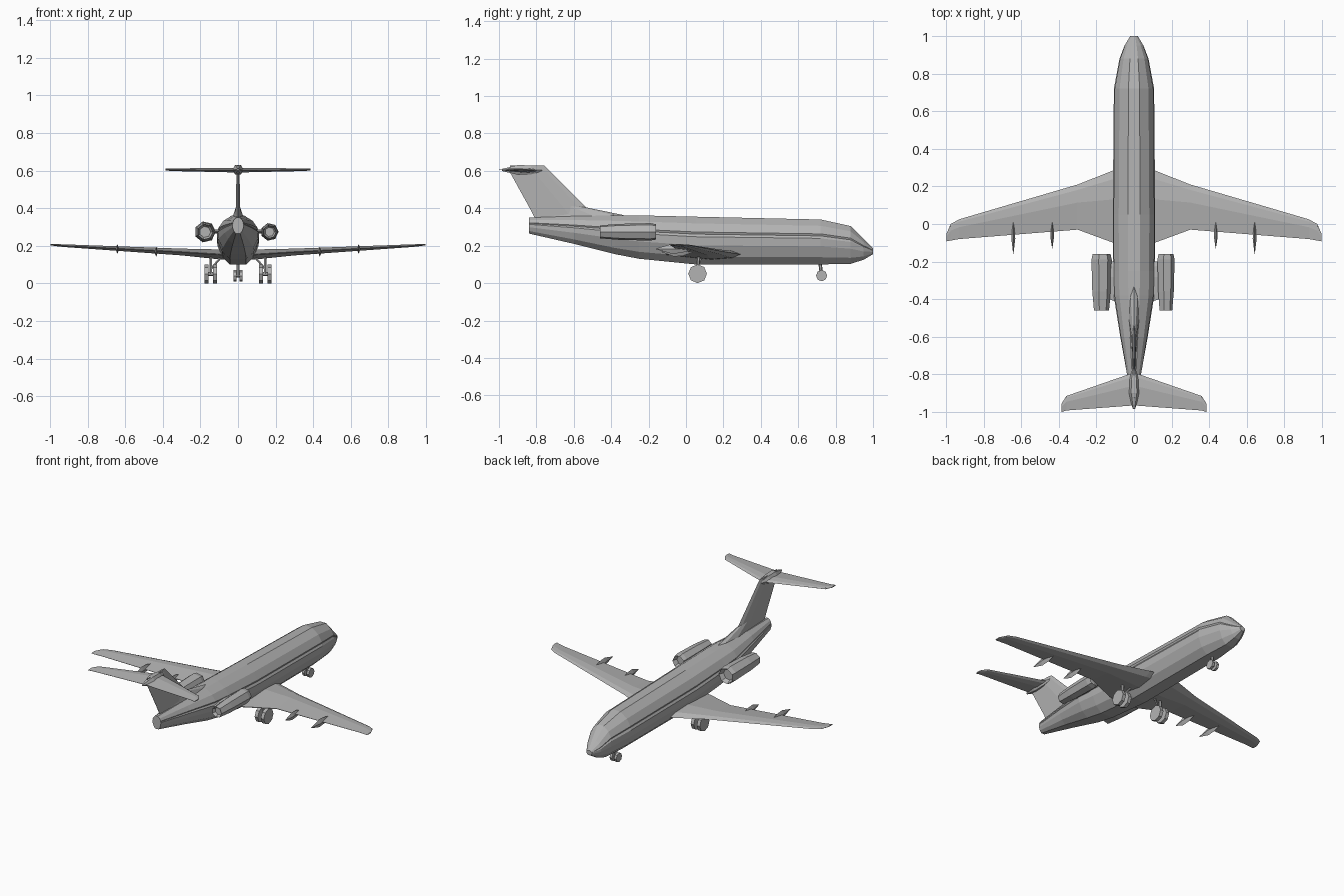
import bpy, bmesh, math
from mathutils import Vector, Matrix

cube = bpy.data.objects.get("Cube")
if cube:
    bpy.data.objects.remove(cube, do_unlink=True)

grey = bpy.data.materials.new("plain grey")
grey.use_nodes = True
GREY = (0.45, 0.45, 0.45, 1)
grey.diffuse_color = GREY
grey.node_tree.nodes["Principled BSDF"].inputs["Base Color"].default_value = GREY


def finish(name, bm):
    bmesh.ops.recalc_face_normals(bm, faces=bm.faces)
    mesh = bpy.data.meshes.new(name)
    bm.to_mesh(mesh)
    bm.free()
    mesh.materials.append(grey)
    obj = bpy.data.objects.new(name, mesh)
    bpy.context.scene.collection.objects.link(obj)
    return obj


def loft(name, rings):
    """Skin a list of equal-length point rings and cap both ends."""
    bm = bmesh.new()
    loops = [[bm.verts.new(p) for p in ring] for ring in rings]
    n = len(loops[0])
    for a, b in zip(loops, loops[1:]):
        for i in range(n):
            j = (i + 1) % n
            bm.faces.new((a[i], a[j], b[j], b[i]))
    bm.faces.new(loops[0])
    bm.faces.new(loops[-1])
    return finish(name, bm)


def blade(name, stations, side=1, upright=False):
    """Wing-like surface; stations are span, leading y, trailing y, height, thickness."""
    rings = []
    for span, lead, trail, height, thick in stations:
        ring = []
        for chord, t in ((0, 0), (0.12, 0.35), (0.4, 0.5), (1, 0.04),
                         (1, -0.04), (0.4, -0.5), (0.12, -0.35)):
            y = lead + (trail - lead) * chord
            off = height + t * thick
            ring.append((off, y, span) if upright else (side * span, y, off))
        rings.append(ring)
    return loft(name, rings)


def tube(name, centre, stations, sides=7, squash=(1, 1)):
    """Round body along y; stations are y and radius."""
    angles = [2 * math.pi * i / sides for i in range(sides)]
    return loft(name, [[(centre[0] + r * squash[0] * math.cos(a), y,
                         centre[1] + r * squash[1] * math.sin(a)) for a in angles]
                       for y, r in stations])


def rod(name, start, end, radius, sides=8):
    start, end = Vector(start), Vector(end)
    axis = end - start
    bm = bmesh.new()
    bmesh.ops.create_cone(bm, cap_ends=True, segments=sides, radius1=radius,
                          radius2=radius, depth=axis.length,
                          matrix=Matrix.Translation((start + end) / 2)
                          @ axis.to_track_quat('Z', 'Y').to_matrix().to_4x4())
    return finish(name, bm)


# Fuselage: faceted section with a shallow groove along the window line
half = [(0.28, 1), (0.72, 0.72), (0.96, 0.36), (0.92, 0.27),
        (1, 0.16), (0.97, -0.2), (0.75, -0.68), (0.38, -1)]
section = half + [(-u, v) for u, v in reversed(half)]
body = [  # y, half width, bottom, top
    (-0.84, 0.03, 0.265, 0.35), (-0.6, 0.073, 0.21, 0.358),
    (-0.38, 0.108, 0.155, 0.362), (-0.25, 0.112, 0.13, 0.362),
    (0.05, 0.113, 0.1, 0.355), (0.72, 0.107, 0.1, 0.34),
    (0.88, 0.077, 0.103, 0.305), (0.95, 0.05, 0.125, 0.235),
    (1.0, 0.02, 0.155, 0.185)]
loft("fuselage", [[(u * w, y, (lo + hi) / 2 + v * (hi - lo) / 2) for u, v in section]
                  for y, w, lo, hi in body])

# Tail fin, its root fairing and the bullet on top
blade("tail_fin", [(0.33, -0.46, -0.8, 0, 0.03), (0.4, -0.53, -0.835, 0, 0.024),
                   (0.59, -0.72, -0.94, 0, 0.016), (0.63, -0.76, -0.94, 0, 0.012)],
      upright=True)
blade("fin_root_fairing", [(0.34, -0.28, -0.78, 0, 0.07), (0.365, -0.34, -0.76, 0, 0.05),
                           (0.41, -0.56, -0.7, 0, 0.02)], upright=True)
tube("tail_bullet", (0, 0.605), [(-0.985, 0.006), (-0.9, 0.03), (-0.83, 0.028),
                                 (-0.77, 0.008)], 6)

for side, label in ((1, "left"), (-1, "right")):
    # Wing and tailplane
    blade(label + "_wing", [(0, 0.32, -0.12, 0.15, 0.055), (0.11, 0.285, -0.1, 0.155, 0.052),
                            (0.3, 0.21, -0.03, 0.167, 0.036), (0.93, 0.025, -0.08, 0.201, 0.014),
                            (0.975, 0, -0.088, 0.204, 0.01),
                            (0.997, -0.05, -0.092, 0.206, 0.006)], side)
    blade(label + "_tailplane", [(0, -0.79, -0.965, 0.602, 0.024),
                                 (0.36, -0.915, -0.992, 0.605, 0.014),
                                 (0.385, -0.955, -1.0, 0.606, 0.008)], side)

    # Engine with recessed intake, plus its pylon
    size = 1 if side < 0 else 0.84
    hub = side * (0.168 + 0.007 * (side < 0))
    tube(label + "_engine", (hub, 0.274),
         [(y, r * size) for y, r in ((-0.19, 0.036), (-0.16, 0.05), (-0.19, 0.057),
                                     (-0.36, 0.052), (-0.46, 0.042), (-0.44, 0.03))])
    blade(label + "_engine_pylon", [(0.07, -0.2, -0.42, 0.275, 0.025),
                                    (0.135, -0.2, -0.4, 0.275, 0.02)], side)

    # Flap track fairings under the trailing edge
    for x, front, back, z in ((0.435, 0.04, -0.13, 0.168), (0.642, 0.045, -0.16, 0.183)):
        mid = (front + back) / 2
        tube(label + "_flap_fairing", (side * x, z),
             [(back, 0.002), (mid - 0.02, 0.026), (mid + 0.03, 0.022), (front, 0.002)],
             4, (0.4, 1))

    # Main landing gear
    x = side * 0.145
    rod(label + "_main_strut", (x, 0.06, 0.05), (x, 0.07, 0.16), 0.009, 6)
    rod(label + "_main_brace", (x, 0.06, 0.075), (side * 0.09, 0.08, 0.14), 0.006, 5)
    rod(label + "_main_axle", (x - 0.03, 0.062, 0.05), (x + 0.03, 0.062, 0.05), 0.01, 6)
    for step in (-0.022, 0.022):
        rod(label + "_main_wheel", (x + step - 0.011, 0.062, 0.05),
            (x + step + 0.011, 0.062, 0.05), 0.05)

    # Nose wheels
    rod(label + "_nose_wheel", (side * 0.008, 0.725, 0.04), (side * 0.024, 0.725, 0.04), 0.03)

# Nose strut and axle
rod("nose_strut", (0, 0.725, 0.04), (0, 0.715, 0.12), 0.009, 6)
rod("nose_axle", (-0.02, 0.725, 0.04), (0.02, 0.725, 0.04), 0.008, 6)
